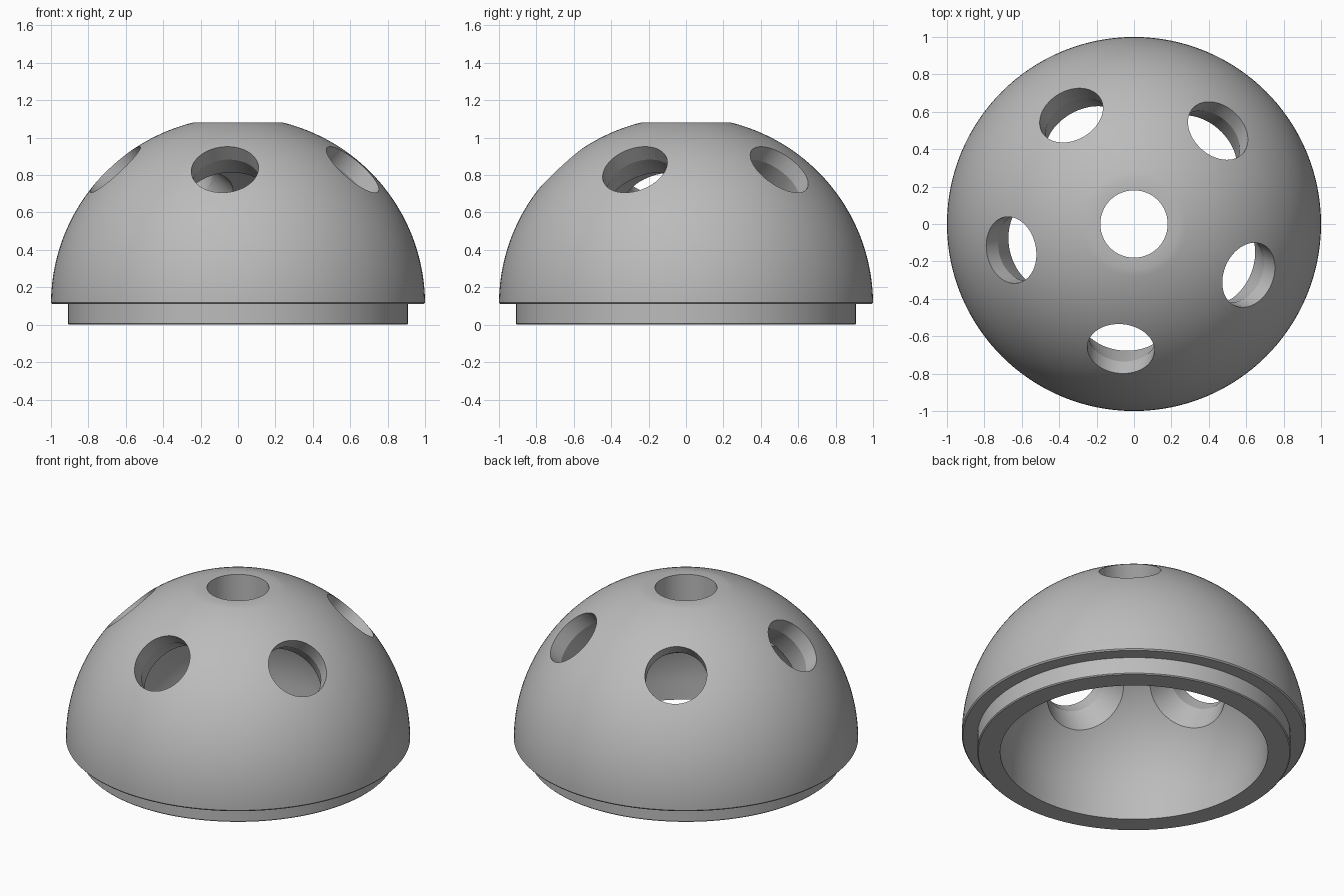
import bpy, bmesh, math
from mathutils import Matrix, Vector

if "Cube" in bpy.data.objects:
    bpy.data.objects.remove(bpy.data.objects["Cube"])

CZ = 0.11            # height of the dome's centre
R_OUT, R_IN = 1.0, 0.777
R_HOLE = 0.18
TOP = 1.08


def lathe(name, profile, steps, closed):
    """Spin an (r, z) profile about z; a closed profile makes a ring, an open one is capped."""
    bm = bmesh.new()
    rings = []
    for r, z in profile:
        rings.append([bm.verts.new((r * math.cos(2 * math.pi * i / steps),
                                    r * math.sin(2 * math.pi * i / steps), z))
                      for i in range(steps)])
    count = len(rings) if closed else len(rings) - 1
    for k in range(count):
        a, b = rings[k], rings[(k + 1) % len(rings)]
        for i in range(steps):
            j = (i + 1) % steps
            bm.faces.new((a[i], a[j], b[j], b[i]))
    if not closed:
        bm.faces.new(rings[0])
        bm.faces.new(rings[-1])
    bmesh.ops.recalc_face_normals(bm, faces=bm.faces)
    mesh = bpy.data.meshes.new(name)
    bm.to_mesh(mesh)
    bm.free()
    obj = bpy.data.objects.new(name, mesh)
    bpy.context.collection.objects.link(obj)
    return obj


def arc(radius, a0, a1, n):
    return [(radius * math.cos(a0 + (a1 - a0) * i / n),
             CZ + radius * math.sin(a0 + (a1 - a0) * i / n)) for i in range(n + 1)]


grey = bpy.data.materials.new("grey")
grey.diffuse_color = (0.5, 0.5, 0.5, 1)
grey.use_nodes = True
grey.node_tree.nodes["Principled BSDF"].inputs["Base Color"].default_value = grey.diffuse_color

# Hollow dome: stepped lip, outer arc, flat top with round hole, inner arc
profile = [(R_IN, 0), (0.904, 0), (0.91, 0.006), (0.91, CZ), (0.993, CZ)]
profile += arc(R_OUT, 0.008, math.asin((TOP - CZ) / R_OUT), 36)
profile += [(R_HOLE, TOP)]
profile += arc(R_IN, math.acos(R_HOLE / R_IN), 0, 32)
dome = lathe("dome_shell", profile, 128, True)
dome.data.materials.append(grey)

# Five tilted holes, straight near the outside and flared towards the inside
tilt = math.radians(47)
for k in range(5):
    turn = math.radians(-96 + 72 * k)
    cutter = lathe("hole_cutter", [(0.30, 0.60), (0.235, 0.75), (R_HOLE, 0.889), (R_HOLE, 1.2)],
                   64, False)
    axis = Vector((math.cos(tilt) * math.cos(turn), math.cos(tilt) * math.sin(turn),
                   math.sin(tilt)))
    cutter.matrix_world = (Matrix.Translation((0, 0, CZ))
                           @ axis.to_track_quat('Z', 'Y').to_matrix().to_4x4())
    cutter.hide_render = True
    cutter.hide_set(True)
    cut = dome.modifiers.new("hole", 'BOOLEAN')
    cut.operation = 'DIFFERENCE'
    cut.solver = 'EXACT'
    cut.object = cutter

# Apply the cuts, remove the cutters
bpy.context.view_layer.update()
cut_mesh = bpy.data.meshes.new_from_object(
    dome.evaluated_get(bpy.context.evaluated_depsgraph_get()))
dome.modifiers.clear()
dome.data = cut_mesh
for obj in [o for o in bpy.data.objects if o.name.startswith("hole_cutter")]:
    bpy.data.objects.remove(obj)

# Smooth surfaces with sharp rims
bpy.context.view_layer.objects.active = dome
dome.select_set(True)
bpy.ops.object.shade_smooth_by_angle(angle=math.radians(20))
